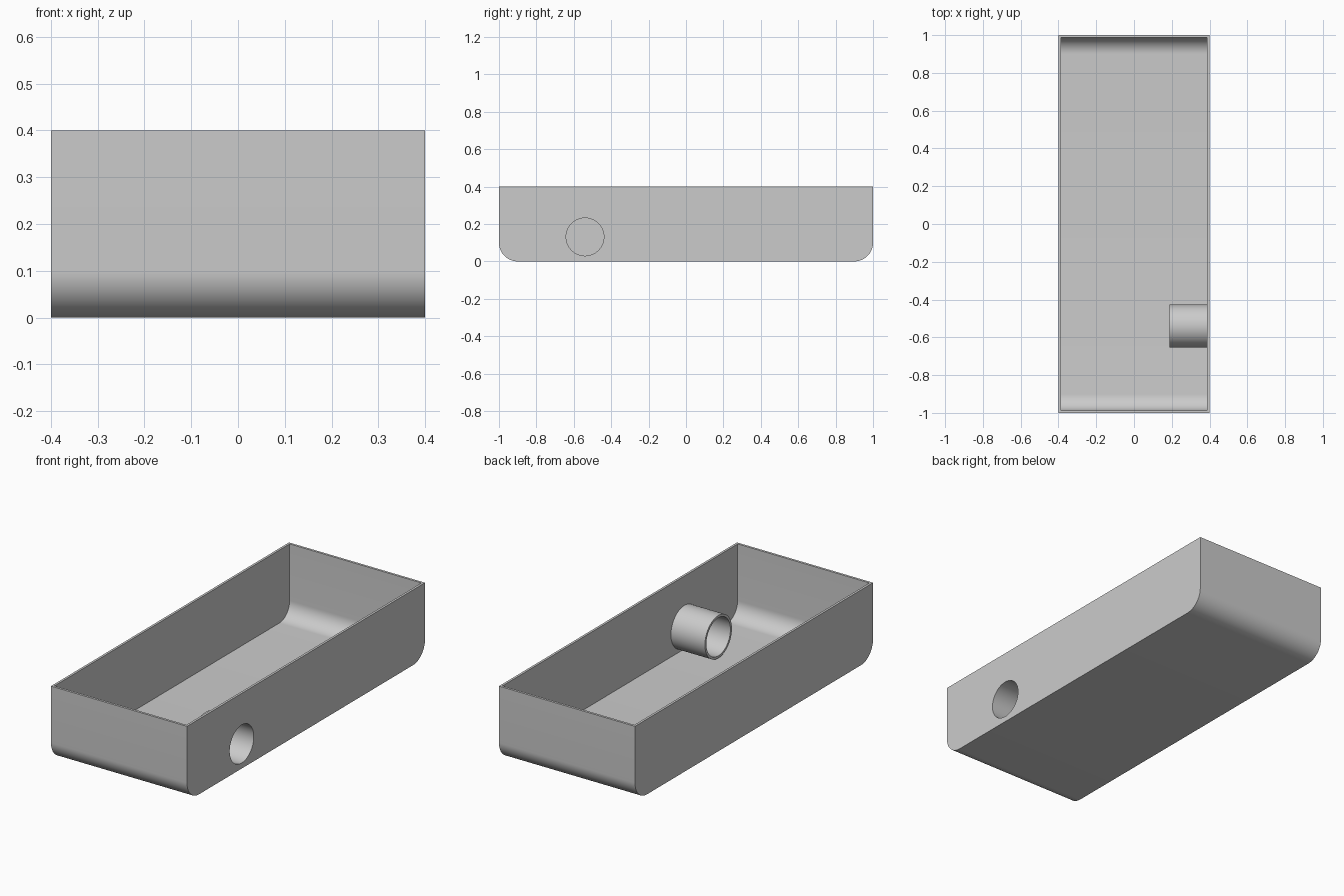
import bpy, bmesh, math

cube = bpy.data.objects.get("Cube")
if cube:
    bpy.data.objects.remove(cube, do_unlink=True)

WALL = 0.0125
HALF_X, HALF_Y, HEIGHT, CORNER = 0.4, 1.0, 0.4, 0.1
PORT_Y, PORT_Z, BORE, PORT_LENGTH = -0.54, 0.131, 0.101, 0.2

grey = bpy.data.materials.new("plain grey")
grey.use_nodes = True
colour = (0.6, 0.6, 0.6, 1)
grey.diffuse_color = colour
grey.node_tree.nodes["Principled BSDF"].inputs["Base Color"].default_value = colour


def extrude_x(name, outline, x0, x1):
    """Solid made by sweeping a (y, z) outline along x."""
    bm = bmesh.new()
    face = bm.faces.new([bm.verts.new((x0, y, z)) for y, z in outline])
    swept = bmesh.ops.extrude_face_region(bm, geom=[face])["geom"]
    verts = [v for v in swept if isinstance(v, bmesh.types.BMVert)]
    bmesh.ops.translate(bm, verts=verts, vec=(x1 - x0, 0, 0))
    bmesh.ops.recalc_face_normals(bm, faces=bm.faces)
    mesh = bpy.data.meshes.new(name)
    bm.to_mesh(mesh)
    bm.free()
    mesh.materials.append(grey)
    obj = bpy.data.objects.new(name, mesh)
    bpy.context.collection.objects.link(obj)
    return obj


def arc(cy, cz, radius, start, end, steps):
    angles = [math.radians(start + (end - start) * i / steps) for i in range(steps + 1)]
    return [(cy + radius * math.cos(a), cz + radius * math.sin(a)) for a in angles]


def tray_outline(inset, top):
    """Side profile with rounded lower corners."""
    cy, r = HALF_Y - CORNER, CORNER - inset
    return ([(inset - HALF_Y, top)] + arc(-cy, CORNER, r, 180, 270, 16)
            + arc(cy, CORNER, r, 270, 360, 16) + [(HALF_Y - inset, top)])


def combine(target, tool, operation):
    """Apply a boolean and discard the tool."""
    tool.hide_render = True
    mod = target.modifiers.new(operation, "BOOLEAN")
    mod.operation, mod.object, mod.solver = operation, tool, "EXACT"
    bpy.context.view_layer.objects.active = target
    bpy.ops.object.modifier_apply(modifier=mod.name)
    bpy.data.objects.remove(tool, do_unlink=True)


# Open tray with thin walls
inner_x = HALF_X - WALL
tray = extrude_x("tray", tray_outline(0, HEIGHT), -HALF_X, HALF_X)
cavity = extrude_x("cavity_cutter", tray_outline(WALL, HEIGHT + 0.1), -inner_x, inner_x)
combine(tray, cavity, "DIFFERENCE")

# Round port sleeve inside the left wall, bored through
circle = arc(PORT_Y, PORT_Z, BORE + WALL, 0, 360, 64)[:-1]
sleeve = extrude_x("port_sleeve", circle, inner_x - PORT_LENGTH, HALF_X - WALL / 2)
combine(tray, sleeve, "UNION")
circle = arc(PORT_Y, PORT_Z, BORE, 0, 360, 64)[:-1]
bore = extrude_x("bore_cutter", circle, inner_x - PORT_LENGTH - 0.1, HALF_X + 0.1)
combine(tray, bore, "DIFFERENCE")

# Smooth curves, sharp edges
bpy.ops.object.select_all(action="DESELECT")
tray.select_set(True)
bpy.context.view_layer.objects.active = tray
bpy.ops.object.shade_smooth_by_angle(angle=math.radians(30))
